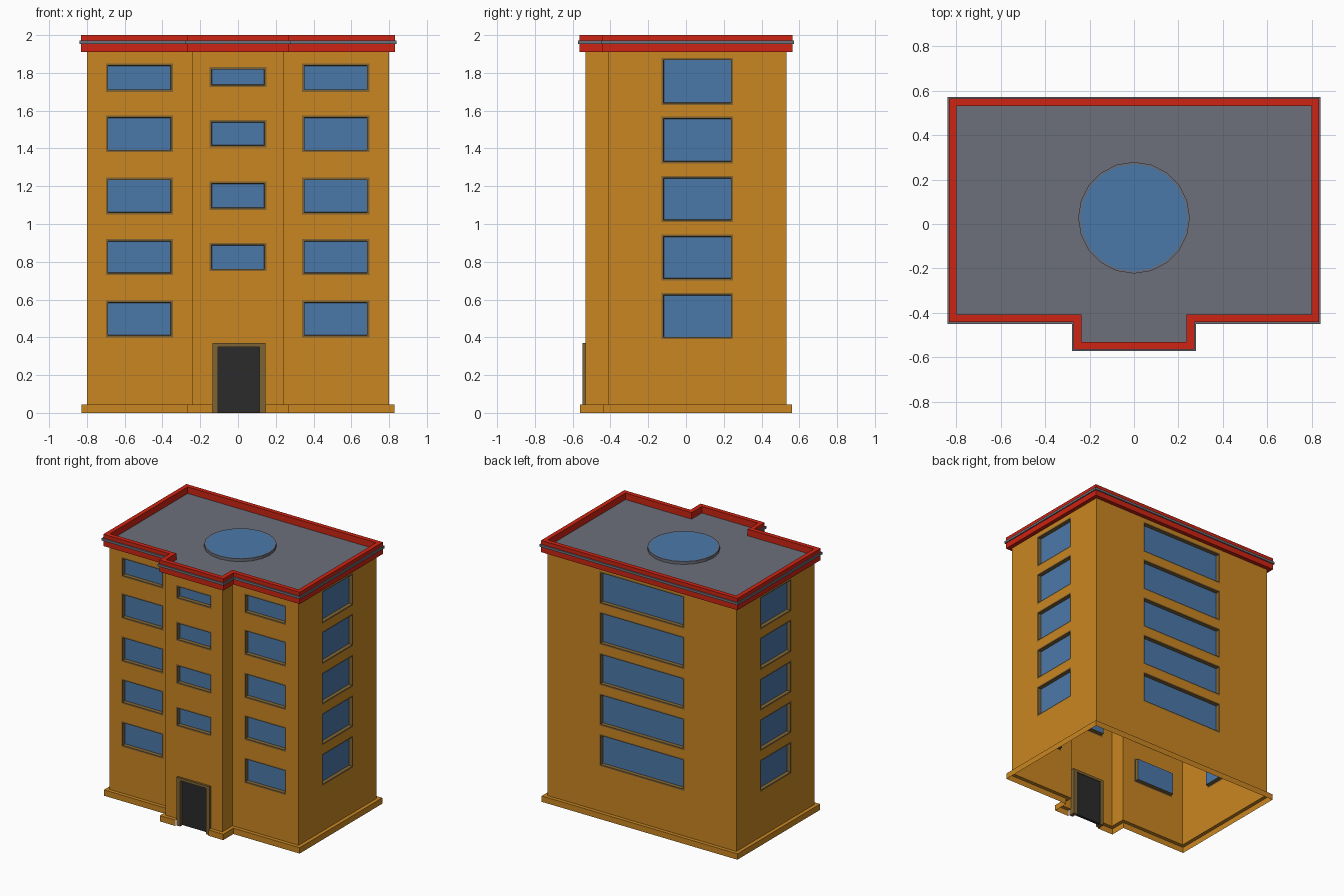
import bpy, math
from mathutils import Vector

if "Cube" in bpy.data.objects:
    bpy.data.objects.remove(bpy.data.objects["Cube"])


def material(name, rgb):
    m = bpy.data.materials.new(name)
    m.diffuse_color = (*rgb, 1)
    m.use_nodes = True
    m.node_tree.nodes["Principled BSDF"].inputs["Base Color"].default_value = m.diffuse_color
    return m


ORANGE = material("orange_wall", (0.59, 0.24, 0.016))
RED = material("red_trim", (0.61, 0.017, 0.006))
GRAY = material("gray_roof", (0.15, 0.16, 0.195))
BLUE = material("blue_glass", (0.071, 0.19, 0.40))
FRAME = material("brown_frame", (0.21, 0.125, 0.035))
DARK = material("dark_door", (0.024, 0.024, 0.024))


def make(name, verts, faces, mats, idx=None):
    me = bpy.data.meshes.new(name)
    me.from_pydata([tuple(v) for v in verts], [], faces)
    for m in mats:
        me.materials.append(m)
    if idx:
        me.polygons.foreach_set("material_index", idx)
    ob = bpy.data.objects.new(name, me)
    bpy.context.collection.objects.link(ob)
    return ob


def box(name, x0, x1, y0, y1, z0, z1, mat):
    v = [(x, y, z) for z in (z0, z1) for x, y in ((x0, y0), (x1, y0), (x1, y1), (x0, y1))]
    f = [(3, 2, 1, 0), (4, 5, 6, 7)] + [(i, (i + 1) % 4, (i + 1) % 4 + 4, i + 4) for i in range(4)]
    return make(name, v, f, [mat])


# Footprint, counter-clockwise: x, y and the outward offset signs
X, XB, YB, YM, YF = 0.80, 0.24, 0.533, -0.41, -0.533
OUT = [(XB, YF, 1, -1), (XB, YM, 1, -1), (X, YM, 1, -1), (X, YB, 1, 1),
       (-X, YB, -1, 1), (-X, YM, -1, -1), (-XB, YM, -1, -1), (-XB, YF, -1, -1)]


def sweep(name, path, profile, mats, idx, closed):
    """Run an (offset, height) profile along the footprint."""
    n, k = len(path), len(profile)
    v = [(x + sx * o, y + sy * o, z) for x, y, sx, sy in path for o, z in profile]
    f, mi = [], []
    for i in range(n if closed else n - 1):
        for j in range(k if closed else k - 1):
            a, b, j2 = i * k, (i + 1) % n * k, (j + 1) % k
            f.append((a + j, b + j, b + j2, a + j2))
            mi.append(idx[j])
    return make(name, v, f, mats, mi)


# Plinth, open below and interrupted at the door
DX0, DX1 = -0.135, 0.145
sweep("plinth", [(DX1, YF, 0, -1)] + OUT + [(DX0, YF, 0, -1)],
      [(0.028, 0), (0.028, 0.045), (0, 0.045)], [ORANGE], [0, 0], False)

# Parapet with a projecting gray band
sweep("parapet", OUT,
      [(0.031, 1.91), (0.031, 1.953), (0.039, 1.953), (0.039, 1.971), (0.031, 1.971),
       (0.031, 2.0), (-0.003, 2.0), (-0.003, 1.91)],
      [RED, GRAY], [0, 1, 1, 1, 0, 0, 0, 0], True)

# Roof deck
make("roof", [(x, y, 1.95) for x, y, _, _ in OUT], [tuple(range(8))], [GRAY])

# Walls with window openings, and recessed windows
wv, wf = [], []
gv, gf, gi = [], [], []


def wall(p, q, rects, door=None):
    p, q = Vector((*p, 0)), Vector((*q, 0))
    d = (q - p).normalized()
    n = Vector((d.y, -d.x, 0))

    def pt(u, z, depth=0):
        return d * u + n * (p.dot(n) - depth) + Vector((0, 0, z))

    holes = rects + ([door] if door else [])
    us = sorted({p.dot(d), q.dot(d)} | {u for r in holes for u in r[:2]})
    zs = sorted({0.045, 1.95} | {z for r in holes for z in r[2:]})
    for a, b in zip(us, us[1:]):
        for c, e in zip(zs, zs[1:]):
            mu, mz = (a + b) / 2, (c + e) / 2
            if any(r[0] < mu < r[1] and r[2] < mz < r[3] for r in holes):
                continue
            s = len(wv)
            wv.extend([pt(a, c), pt(b, c), pt(b, e), pt(a, e)])
            wf.append((s, s + 1, s + 2, s + 3))
    for u0, u1, z0, z1 in rects:
        s = len(gv)
        for t, dep in ((0, 0), (0.011, 0), (0.013, 0.028)):
            gv.extend([pt(u0 + t, z0 + t, dep), pt(u1 - t, z0 + t, dep),
                       pt(u1 - t, z1 - t, dep), pt(u0 + t, z1 - t, dep)])
        for ring in (s, s + 4):
            for i in range(4):
                j = (i + 1) % 4
                gf.append((ring + i, ring + j, ring + 4 + j, ring + 4 + i))
                gi.append(0)
        gf.append((s + 8, s + 9, s + 10, s + 11))
        gi.append(1)


FRONT = [(0.40, 0.595), (0.73, 0.92), (1.05, 1.245), (1.38, 1.575), (1.70, 1.85)]
MID = [(0.75, 0.90), (1.075, 1.225), (1.405, 1.55), (1.725, 1.83)]
SIDE = [(0.39, 0.635), (0.70, 0.945), (1.01, 1.255), (1.32, 1.57), (1.63, 1.88)]


def column(u0, u1, rows):
    return [(u0, u1, a, b) for a, b in rows]


wall((-X, YM), (-XB, YM), column(-0.70, -0.345, FRONT))
wall((-XB, YM), (-XB, YF), [])
wall((-XB, YF), (XB, YF), column(-0.15, 0.15, MID), (-0.105, 0.115, 0.045, 0.35))
wall((XB, YF), (XB, YM), [])
wall((XB, YM), (X, YM), column(0.34, 0.695, FRONT))
wall((X, YM), (X, YB), column(-0.13, 0.25, SIDE))
wall((X, YB), (-X, YB), column(-0.36, 0.36, SIDE))
wall((-X, YB), (-X, YM), column(-0.25, 0.13, SIDE))
make("walls", wv, wf, [ORANGE])
make("windows", gv, gf, [FRAME, BLUE], gi)

# Entrance
box("door_jamb_left", DX0, -0.105, -0.549, -0.50, 0, 0.37, FRAME)
box("door_jamb_right", 0.115, DX1, -0.549, -0.50, 0, 0.37, FRAME)
box("door_lintel", -0.105, 0.115, -0.549, -0.50, 0.35, 0.37, FRAME)
box("door", -0.105, 0.115, -0.525, -0.505, 0.003, 0.35, DARK)

# Landing pad: gray rim, blue top
N = 20
pv = [(r * math.cos(2 * math.pi * i / N), 0.028 + r * math.sin(2 * math.pi * i / N), z)
      for r, z in ((0.251, 1.95), (0.251, 1.972), (0.241, 1.972)) for i in range(N)]
pf = [(k * N + i, k * N + (i + 1) % N, (k + 1) * N + (i + 1) % N, (k + 1) * N + i)
      for k in range(2) for i in range(N)]
pf.append(tuple(range(2 * N, 3 * N)))
make("landing_pad", pv, pf, [GRAY, BLUE], [0] * (2 * N) + [1])
